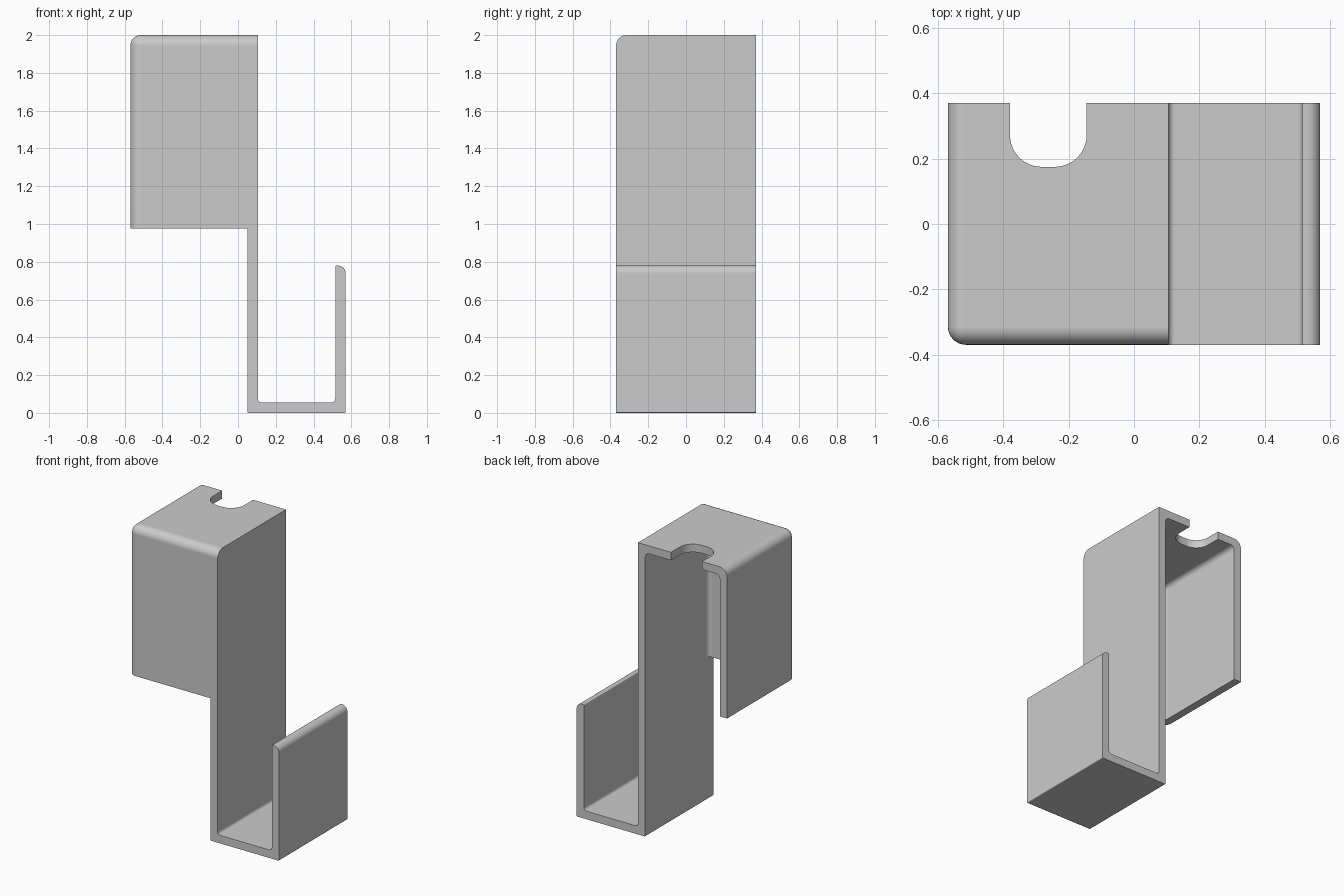
import bpy, bmesh
from mathutils import Vector

if "Cube" in bpy.data.objects:
    bpy.data.objects.remove(bpy.data.objects["Cube"])

# Main dimensions
HALF_X, HALF_Y, TOP = 0.57, 0.37, 2.0
WALL = 0.055
PLATE_IN, PLATE_OUT = 0.05, 0.105
HOOD_BOTTOM, LIP_TOP = 0.975, 0.78
LIP_IN = HALF_X - WALL


def prism(points, axis_vec):
    """Closed prism from a flat outline pushed along a vector."""
    bm = bmesh.new()
    face = bm.faces.new([bm.verts.new(p) for p in points])
    out = bmesh.ops.extrude_face_region(bm, geom=[face])
    verts = [g for g in out["geom"] if isinstance(g, bmesh.types.BMVert)]
    bmesh.ops.translate(bm, verts=verts, vec=Vector(axis_vec))
    bmesh.ops.recalc_face_normals(bm, faces=bm.faces)
    return bm


def round_edges(bm, planes, radius, segments=8):
    """Round every edge lying on two of the given (axis, value) planes."""
    def shared(edge):
        return sum(all(abs(v.co[a] - val) < 1e-4 for v in edge.verts)
                   for a, val in planes)
    edges = [e for e in bm.edges if shared(e) >= 2]
    bmesh.ops.bevel(bm, geom=edges, offset=radius, segments=segments,
                    profile=0.5, affect='EDGES', clamp_overlap=True)


def make_object(name, bm):
    mesh = bpy.data.meshes.new(name)
    bm.to_mesh(mesh)
    bm.free()
    obj = bpy.data.objects.new(name, mesh)
    bpy.context.collection.objects.link(obj)
    return obj


# Bracket: side silhouette of hood block, back plate and hook
outline = [(-HALF_X, TOP), (PLATE_OUT, TOP), (PLATE_OUT, WALL), (LIP_IN, WALL),
           (LIP_IN, LIP_TOP), (HALF_X, LIP_TOP), (HALF_X, 0), (PLATE_IN, 0),
           (PLATE_IN, HOOD_BOTTOM), (-HALF_X, HOOD_BOTTOM)]
bm = prism([(x, -HALF_Y, z) for x, z in outline], (0, 2 * HALF_Y, 0))
round_edges(bm, [(0, -HALF_X), (1, -HALF_Y), (2, TOP)], 0.055)
for x, z, r in [(PLATE_OUT, WALL, 0.02), (LIP_IN, WALL, 0.02),
                (HALF_X, LIP_TOP, 0.04), (LIP_IN, LIP_TOP, 0.006),
                (HALF_X, 0, 0.006), (PLATE_IN, 0, 0.006)]:
    round_edges(bm, [(0, x), (2, z)], r, 6)
bracket = make_object("hook_bracket", bm)

# Cavity: open to the back and the bottom
x0, y0, z1 = -HALF_X + WALL, -HALF_Y + WALL, TOP - WALL
low, back = HOOD_BOTTOM - 0.1, HALF_Y + 0.1
bm = prism([(x0, y0, low), (PLATE_IN, y0, low), (PLATE_IN, back, low),
            (x0, back, low)], (0, 0, z1 - low))
round_edges(bm, [(0, x0), (0, PLATE_IN), (1, y0), (2, z1)], 0.03)
cavity = make_object("cavity_cutter", bm)

# Rounded notch in the back edge of the top
n0, n1, ny = -0.38, -0.145, 0.175
bm = prism([(n0, ny, 1.85), (n1, ny, 1.85), (n1, back, 1.85), (n0, back, 1.85)],
           (0, 0, 0.3))
round_edges(bm, [(0, n0), (0, n1), (1, ny)], 0.098, 12)
notch = make_object("notch_cutter", bm)

# Cut the hollow and the notch
bpy.ops.object.select_all(action='DESELECT')
bpy.context.view_layer.objects.active = bracket
bracket.select_set(True)
for cutter in (cavity, notch):
    mod = bracket.modifiers.new("cut", 'BOOLEAN')
    mod.operation = 'DIFFERENCE'
    mod.solver = 'EXACT'
    mod.object = cutter
    bpy.ops.object.modifier_apply(modifier=mod.name)
    bpy.data.objects.remove(cutter)

# Grey finish
grey = bpy.data.materials.new("plain grey")
grey.use_nodes = True
colour = (0.6, 0.6, 0.6, 1)
grey.diffuse_color = colour
grey.node_tree.nodes["Principled BSDF"].inputs["Base Color"].default_value = colour
bracket.data.materials.clear()
bracket.data.materials.append(grey)

# Smooth fillets, crisp edges, clean flats
bpy.ops.object.shade_smooth_by_angle(angle=0.6)
weighted = bracket.modifiers.new("weighted_normals", 'WEIGHTED_NORMAL')
weighted.keep_sharp = True
